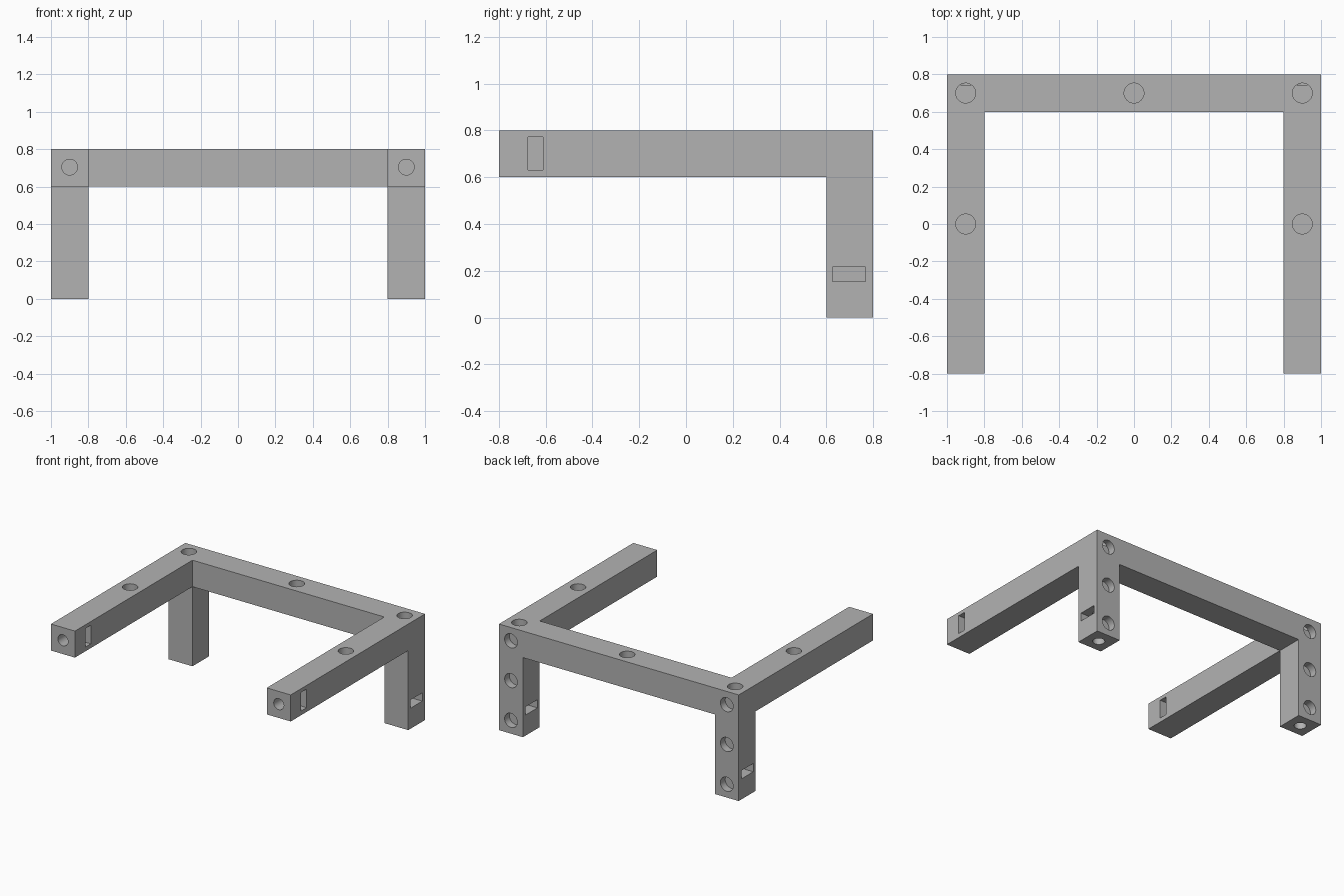
import bpy
import math
from mathutils import Vector

default = bpy.data.objects.get("Cube")
if default:
    bpy.data.objects.remove(default, do_unlink=True)

grey = bpy.data.materials.new("plain grey")
grey.use_nodes = True
colour = (0.45, 0.45, 0.45, 1)
grey.diffuse_color = colour
grey.node_tree.nodes["Principled BSDF"].inputs["Base Color"].default_value = colour


def box(name, low, high):
    low, high = Vector(low), Vector(high)
    bpy.ops.mesh.primitive_cube_add(size=1, location=(low + high) / 2)
    ob = bpy.context.object
    ob.name = name
    ob.scale = high - low
    bpy.ops.object.transform_apply(location=True, rotation=True, scale=True)
    ob.data.materials.append(grey)
    return ob


def rod(name, start, end, radius):
    start, end = Vector(start), Vector(end)
    axis = end - start
    bpy.ops.mesh.primitive_cylinder_add(
        vertices=48, radius=radius, depth=axis.length, location=(start + end) / 2,
        rotation=axis.to_track_quat("Z", "Y").to_euler())
    ob = bpy.context.object
    ob.name = name
    bpy.ops.object.transform_apply(location=True, rotation=True, scale=True)
    ob.data.materials.append(grey)
    return ob


def combine(body, tool, operation):
    tool.hide_render = True
    mod = body.modifiers.new(tool.name, "BOOLEAN")
    mod.operation, mod.object, mod.solver = operation, tool, "EXACT"
    bpy.context.view_layer.objects.active = body
    bpy.ops.object.modifier_apply(modifier=mod.name)
    bpy.data.objects.remove(tool, do_unlink=True)


# Square-bar frame: rear beam, two arms reaching forward, two rear legs
frame = box("frame", (-1, 0.6, 0.6), (1, 0.8, 0.8))
for side in (-1, 1):
    x0, x1 = side * 0.9 - 0.1, side * 0.9 + 0.1
    combine(frame, box("arm", (x0, -0.8, 0.6), (x1, 0.8, 0.8)), "UNION")
    combine(frame, box("leg", (x0, 0.6, 0), (x1, 0.8, 0.8)), "UNION")

# Shallow round pockets on the top and back
POCKET, FLOOR, OUT = 0.053, 0.743, 0.85
for x, y in ((-0.9, 0.7), (0, 0.7), (0.9, 0.7), (-0.9, 0), (0.9, 0)):
    combine(frame, rod("top_pocket", (x, y, FLOOR), (x, y, OUT), POCKET), "DIFFERENCE")
for x in (-0.9, 0.9):
    for z in (0.1, 0.4, 0.7):
        combine(frame, rod("back_pocket", (x, FLOOR, z), (x, OUT, z), POCKET), "DIFFERENCE")

# Bolt holes in the bar ends, each crossed by a nut slot
BOLT = 0.042
for x in (-0.9, 0.9):
    combine(frame, rod("arm_bolt_hole", (x, -0.9, 0.704), (x, -0.5, 0.704), BOLT), "DIFFERENCE")
    combine(frame, rod("leg_bolt_hole", (x, 0.697, -0.1), (x, 0.697, 0.3), BOLT), "DIFFERENCE")
    combine(frame, box("arm_nut_slot", (x - 0.07, -0.675, 0.632), (x + 0.15, -0.611, 0.772)), "DIFFERENCE")
    # The left leg's slot runs right through
    end = x + (0.15 if x > 0 else 0.07)
    combine(frame, box("leg_nut_slot", (x - 0.15, 0.627, 0.155), (end, 0.767, 0.217)), "DIFFERENCE")

bpy.ops.object.select_all(action="DESELECT")
frame.select_set(True)
bpy.context.view_layer.objects.active = frame
bpy.ops.object.shade_smooth_by_angle(angle=math.radians(30))
